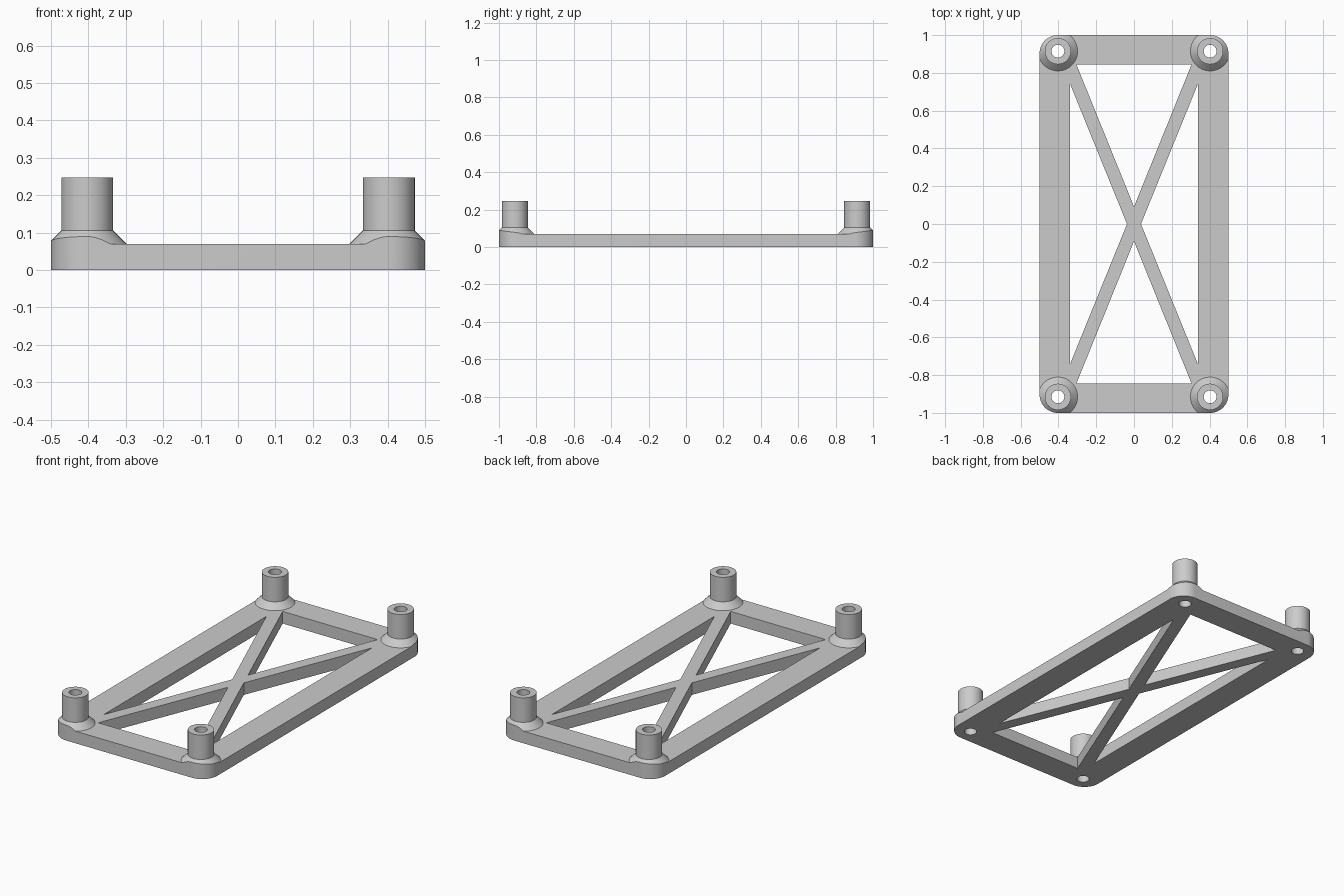
import bpy
import bmesh
from math import sin, cos, pi, radians

HALF_X, HALF_Y, PLATE_Z = 0.5, 1.0, 0.07
POST_X, POST_Y, POST_TOP = 0.403, 0.915, 0.247
CORNER = 0.097
SEGMENTS = 64

if "Cube" in bpy.data.objects:
    bpy.data.objects.remove(bpy.data.objects["Cube"], do_unlink=True)

grey = bpy.data.materials.new("light grey")
grey.use_nodes = True
colour = (0.6, 0.6, 0.6, 1)
grey.diffuse_color = colour
grey.node_tree.nodes["Principled BSDF"].inputs["Base Color"].default_value = colour


def circle(radius, cx=0, cy=0, start=0, sweep=2 * pi, count=SEGMENTS):
    return [(cx + radius * cos(start + sweep * i / count),
             cy + radius * sin(start + sweep * i / count)) for i in range(count)]


def loft(name, rings):
    """Solid through rings of (outline, height), capped at both ends."""
    bm = bmesh.new()
    loops = [[bm.verts.new((x, y, z)) for x, y in outline] for outline, z in rings]
    for low, high in zip(loops, loops[1:]):
        for i in range(len(low)):
            j = (i + 1) % len(low)
            bm.faces.new((low[i], low[j], high[j], high[i]))
    bm.faces.new(loops[0])
    bm.faces.new(loops[-1])
    bmesh.ops.recalc_face_normals(bm, faces=bm.faces)
    mesh = bpy.data.meshes.new(name)
    bm.to_mesh(mesh)
    bm.free()
    mesh.materials.append(grey)
    obj = bpy.data.objects.new(name, mesh)
    bpy.context.collection.objects.link(obj)
    return obj


def prism(name, outline, bottom, top):
    return loft(name, [(outline, bottom), (outline, top)])


def combine(target, tool, operation):
    """Apply a boolean and remove the tool."""
    bpy.ops.object.select_all(action="DESELECT")
    bpy.context.view_layer.objects.active = target
    target.select_set(True)
    mod = target.modifiers.new("combine", "BOOLEAN")
    mod.operation, mod.solver, mod.object = operation, "EXACT", tool
    bpy.ops.object.modifier_apply(modifier=mod.name)
    bpy.data.objects.remove(tool, do_unlink=True)


# Base plate, oversized until it is trimmed
w, d = HALF_X + 0.05, HALF_Y + 0.05
frame = prism("mounting_frame", [(-w, -d), (w, -d), (w, d), (-w, d)], 0, PLATE_Z)

# Corner standoffs with flared feet
corners = [(sx * POST_X, sy * POST_Y) for sx in (-1, 1) for sy in (-1, 1)]
profile = [(0.065, 0.03), (0.1045, PLATE_Z), (0.0695, 0.105), (0.0695, POST_TOP)]
for cx, cy in corners:
    post = loft("standoff", [(circle(r, cx, cy), z) for r, z in profile])
    combine(frame, post, "UNION")

# Trim everything to the rounded outline
outline = []
for k, (sx, sy) in enumerate([(1, 1), (-1, 1), (-1, -1), (1, -1)]):
    outline += circle(CORNER, sx * (HALF_X - CORNER), sy * (HALF_Y - CORNER),
                      k * pi / 2, pi / 2 * 17 / 16, 17)
combine(frame, prism("outline_trim", outline, -0.1, 0.4), "INTERSECT")

# Triangular openings that leave the crossed braces
for s in (-1, 1):
    side = [(s * 0.037, 0), (s * 0.34, 0.745), (s * 0.34, -0.745)]
    end = [(0, s * 0.092), (0.305, s * 0.845), (-0.305, s * 0.845)]
    for triangle in (side, end):
        combine(frame, prism("opening", triangle, -0.1, 0.2), "DIFFERENCE")

# Screw holes through the standoffs
for cx, cy in corners:
    combine(frame, prism("screw_hole", circle(0.034, cx, cy), -0.1, 0.4), "DIFFERENCE")

bpy.ops.object.shade_smooth_by_angle(angle=radians(30))
